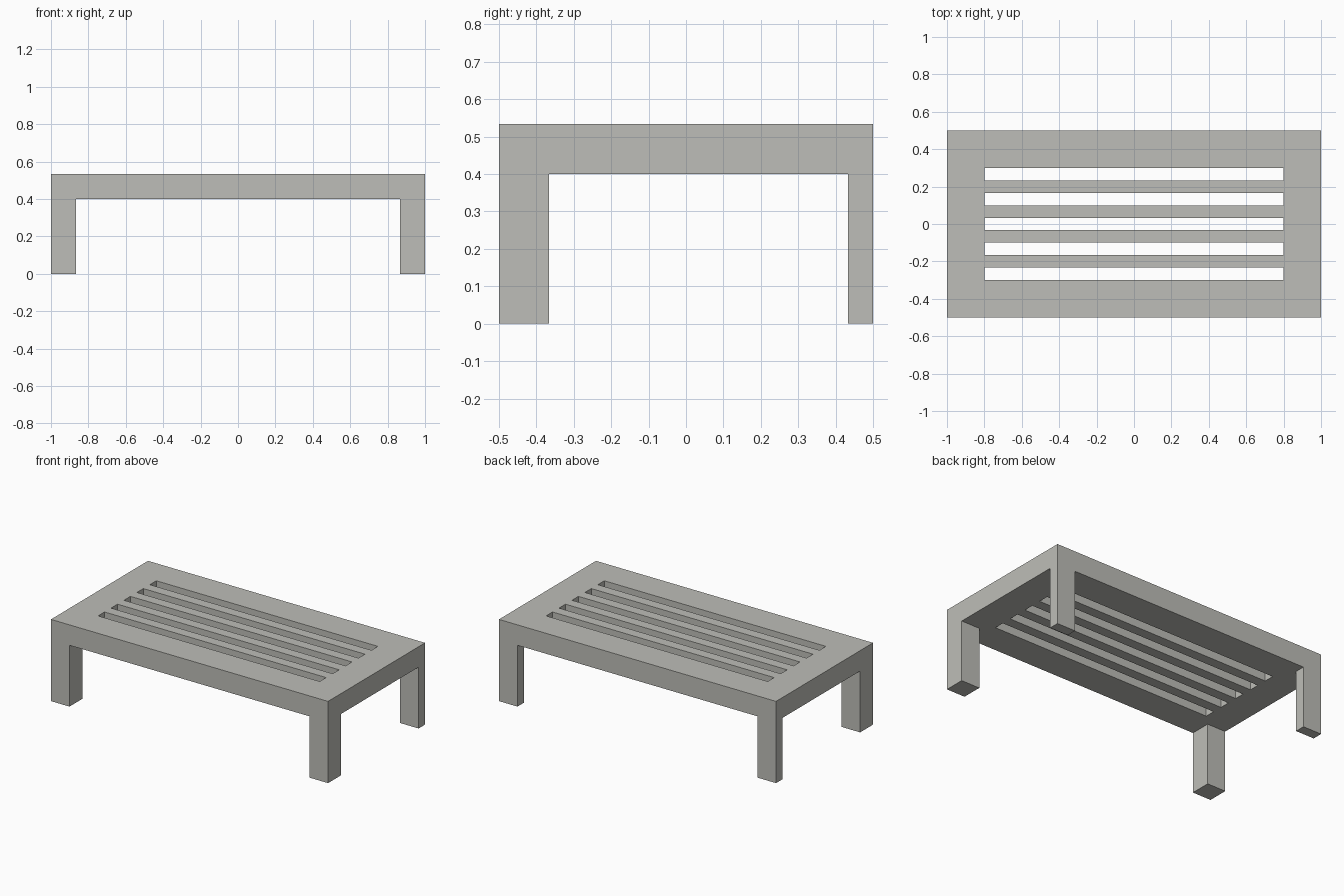
import bpy
import bmesh

cube = bpy.data.objects.get("Cube")
if cube:
    bpy.data.objects.remove(cube, do_unlink=True)

UNIT = 2 / 15            # module that every size is based on
HEIGHT, UNDERSIDE = 4 * UNIT, 3 * UNIT
SLOT_X = 0.8

# Single warm grey material
grey = bpy.data.materials.new("warm grey")
grey.use_nodes = True
colour = (0.515, 0.515, 0.48, 1.0)
grey.diffuse_color = colour
grey.node_tree.nodes["Principled BSDF"].inputs["Base Color"].default_value = colour

# Grid lines of the top: leg edges, slot ends, slot sides
xs = [-1, -1 + UNIT, -SLOT_X, SLOT_X, 1 - UNIT, 1]
slot_ys = [-0.3 + i * UNIT / 2 for i in range(10)]
ys = [-0.5, -0.5 + UNIT] + slot_ys + [0.5 - UNIT / 2, 0.5]

bm = bmesh.new()
verts = [[bm.verts.new((x, y, UNDERSIDE)) for y in ys] for x in xs]

# Underside cells, leaving the five long slots open
leg_cells = []
for i in range(len(xs) - 1):
    for j in range(len(ys) - 1):
        is_slot = i == 2 and 2 <= j <= 10 and j % 2 == 0
        if is_slot:
            continue
        face = bm.faces.new((verts[i][j], verts[i][j + 1],
                             verts[i + 1][j + 1], verts[i + 1][j]))
        if i in (0, len(xs) - 2) and j in (0, len(ys) - 2):
            leg_cells.append(face)

# Thicken into the slatted top
top = bmesh.ops.extrude_face_region(bm, geom=bm.faces[:], use_keep_orig=True)
top_verts = [g for g in top["geom"] if isinstance(g, bmesh.types.BMVert)]
bmesh.ops.translate(bm, verts=top_verts, vec=(0, 0, HEIGHT - UNDERSIDE))

# Pull the corner cells down into legs (square in front, half depth behind)
legs = bmesh.ops.extrude_discrete_faces(bm, faces=leg_cells)
for face in legs["faces"]:
    for v in face.verts:
        v.co.z = 0

bmesh.ops.recalc_face_normals(bm, faces=bm.faces[:])
mesh = bpy.data.meshes.new("slatted_table")
bm.to_mesh(mesh)
bm.free()
mesh.materials.append(grey)
table = bpy.data.objects.new("slatted_table", mesh)
bpy.context.collection.objects.link(table)
